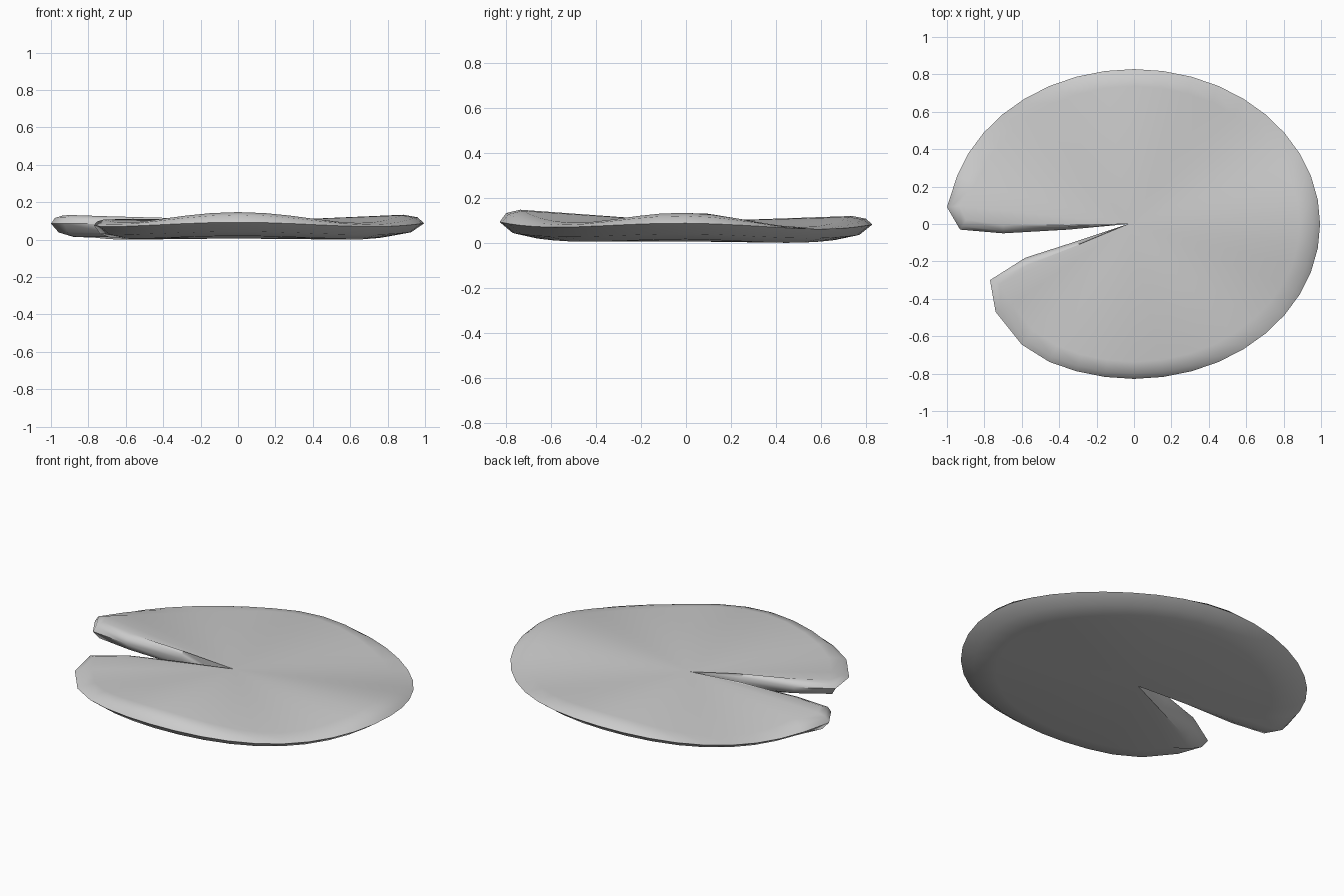
import bpy, bmesh
from math import cos, sin, atan2, radians, hypot
from mathutils import Vector

if "Cube" in bpy.data.objects:
    bpy.data.objects.remove(bpy.data.objects["Cube"])

# Pad outline: lower notch lip, elliptical rim, upper notch lip
outline = [(-.30, -.09), (-.58, -.18), (-.77, -.30), (-.74, -.47), (-.60, -.645)]
outline += [(.995 * cos(radians(a)), .828 * sin(radians(a))) for a in range(-117, 163, 9)]
outline += [(-1.0, .09), (-.93, -.03), (-.70, -.05), (-.35, -.03)]
outline = [Vector(p) for p in outline]
apex = Vector((-.03, 0))

# Cross-section of the edge: inset, base height, ripple strength
profile = [(.11, .118, 1.0), (.035, .107, .9), (0, .088, .4),
           (.07, .043, .3), (.20, .021, .25)]


def inset_point(i, d):
    p = outline[i]
    a = outline[i - 1] if i else apex
    b = outline[i + 1] if i < len(outline) - 1 else apex
    n1 = Vector((-(p - a).y, (p - a).x)).normalized()
    n2 = Vector((-(b - p).y, (b - p).x)).normalized()
    n = (n1 + n2).normalized()
    # the lips of the notch are narrower, so they get a smaller bevel
    lip = i < 3 or i >= len(outline) - 4
    return p + n * d * min(1, p.length) * (.6 if lip else 1)


bm = bmesh.new()
rings = []
for d, z, k in profile:
    ring = []
    for i, p in enumerate(outline):
        t = atan2(p.y / .828, p.x / .995)
        w = min(1, hypot(p.x, p.y / .83))
        ripple = (.027 * cos(4 * t) - .014 * sin(t)) * w
        q = inset_point(i, d)
        ring.append(bm.verts.new((q.x, q.y, z + k * ripple)))
    rings.append(ring)

top = bm.verts.new((apex.x, apex.y, .105))
bottom = bm.verts.new((apex.x, apex.y, .018))

# Top and bottom fans, rim strips, notch ends
for i in range(len(outline) - 1):
    bm.faces.new((top, rings[0][i], rings[0][i + 1]))
    bm.faces.new((bottom, rings[-1][i + 1], rings[-1][i]))
    for a, b in zip(rings, rings[1:]):
        bm.faces.new((a[i], b[i], b[i + 1], a[i + 1]))
for e in (0, -1):
    column = [top] + [r[e] for r in rings] + [bottom]
    bm.faces.new(column[::-1] if e == 0 else column)
bmesh.ops.recalc_face_normals(bm, faces=bm.faces)

# Rest the pad on the ground
low = min(v.co.z for v in bm.verts)
for v in bm.verts:
    v.co.z -= low

mesh = bpy.data.meshes.new("lily_pad")
bm.to_mesh(mesh)
bm.free()
pad = bpy.data.objects.new("lily_pad", mesh)
bpy.context.collection.objects.link(pad)
bpy.context.view_layer.objects.active = pad
pad.select_set(True)
bpy.ops.object.shade_smooth_by_angle(angle=radians(60))
